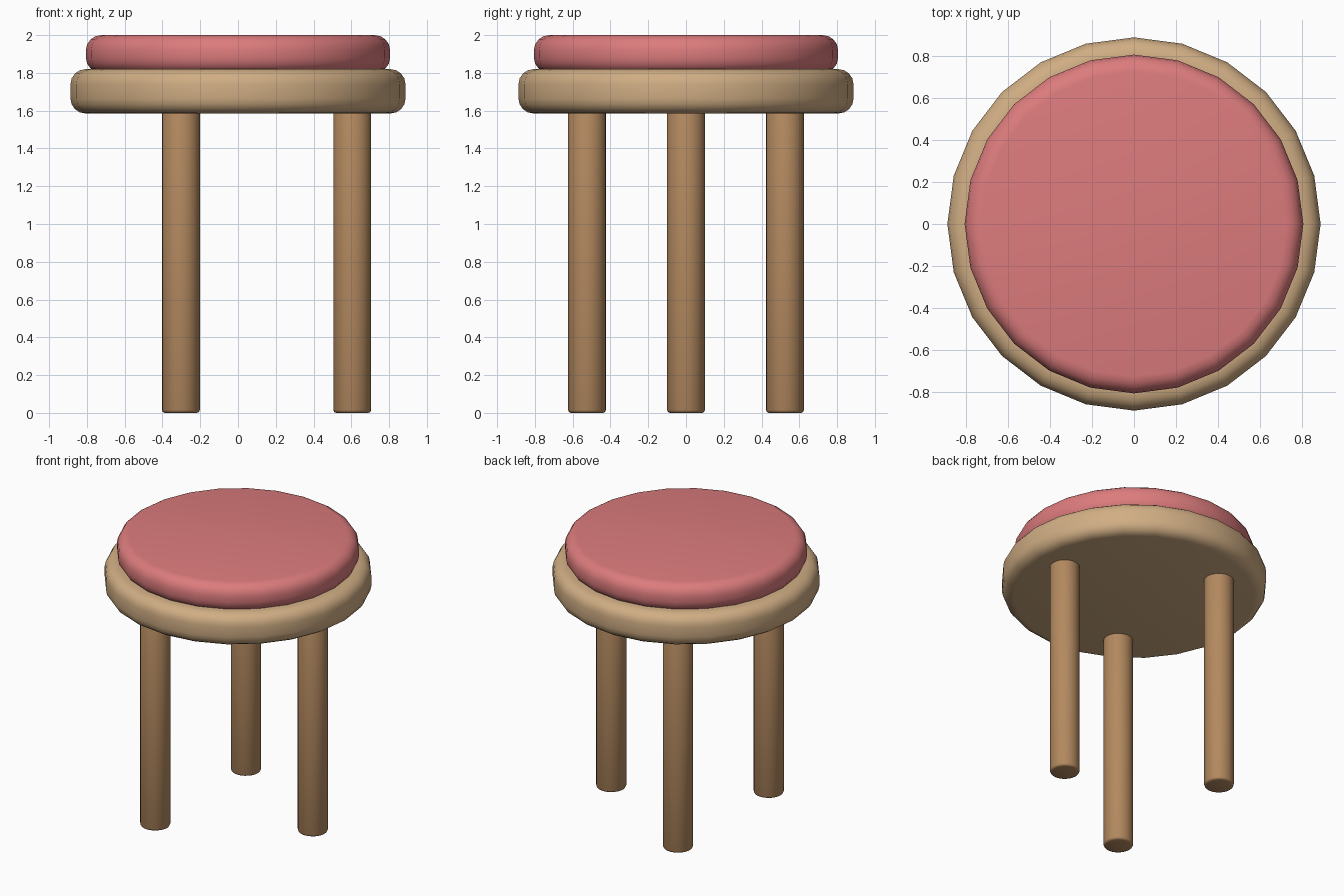
import bpy
import math

cube = bpy.data.objects.get("Cube")
if cube:
    bpy.data.objects.remove(cube, do_unlink=True)


def make_material(name, rgb):
    mat = bpy.data.materials.new(name)
    mat.use_nodes = True
    colour = (*rgb, 1.0)
    mat.diffuse_color = colour
    mat.node_tree.nodes["Principled BSDF"].inputs["Base Color"].default_value = colour
    return mat


def rounded_disc(name, radius, bottom, top, bevel, segments, mat, x=0, y=0):
    """Upright cylinder with rounded rims and smooth shading."""
    bpy.ops.mesh.primitive_cylinder_add(
        vertices=24, radius=radius, depth=top - bottom,
        location=(x, y, (top + bottom) / 2))
    obj = bpy.context.object
    obj.name = name
    obj.data.materials.append(mat)
    mod = obj.modifiers.new("rounded_rims", 'BEVEL')
    mod.width = bevel
    mod.segments = segments
    mod.limit_method = 'ANGLE'
    mod.angle_limit = math.radians(40)
    bpy.ops.object.modifier_apply(modifier=mod.name)
    bpy.ops.object.shade_smooth_by_angle(angle=math.radians(50))
    return obj


cushion_pink = make_material("cushion_pink", (0.72, 0.2, 0.205))
pale_wood = make_material("pale_wood", (0.63, 0.42, 0.23))
brown_wood = make_material("brown_wood", (0.45, 0.25, 0.115))

# Padded top and wooden seat
rounded_disc("cushion", 0.805, 1.8, 2.0, 0.08, 4, cushion_pink)
rounded_disc("seat", 0.887, 1.585, 1.82, 0.08, 4, pale_wood)

# Three legs evenly spaced around the seat
for i, side in enumerate(("left", "back_right", "front_right")):
    a = math.tau * i / 3
    rounded_disc(side + "_leg", 0.1, 0, 1.62, 0.015, 2, brown_wood,
                 0.605 * math.cos(a), 0.605 * math.sin(a))
